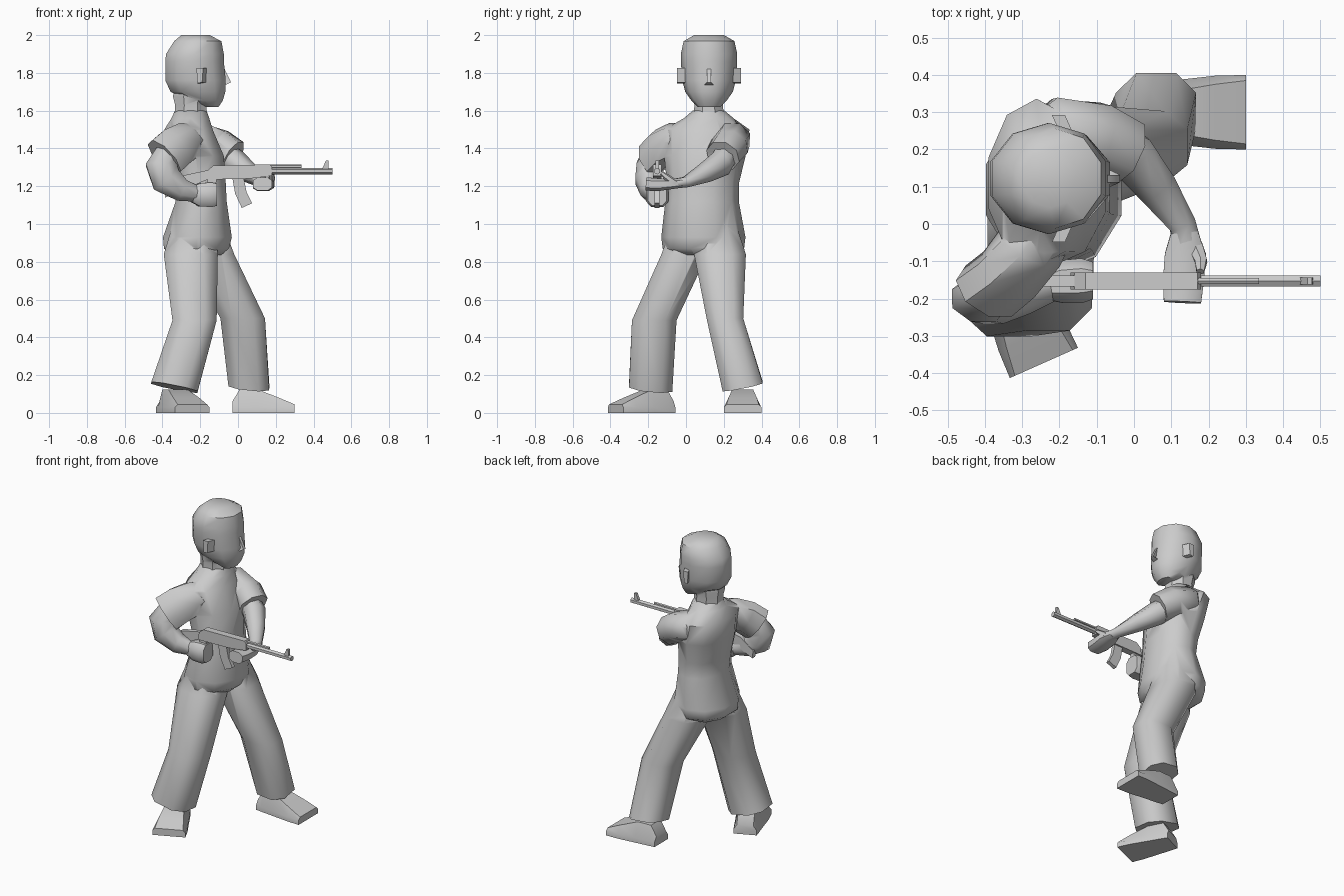
import bpy, bmesh, math
from mathutils import Vector

X, Y, Z = Vector((1, 0, 0)), Vector((0, 1, 0)), Vector((0, 0, 1))


def smooth(ob, angle):
    bpy.ops.object.select_all(action='DESELECT')
    ob.select_set(True)
    bpy.context.view_layer.objects.active = ob
    if angle:
        bpy.ops.object.shade_smooth_by_angle(angle=math.radians(angle))


def finish(name, bm, angle=40):
    bmesh.ops.recalc_face_normals(bm, faces=bm.faces)
    me = bpy.data.meshes.new(name)
    bm.to_mesh(me)
    bm.free()
    ob = bpy.data.objects.new(name, me)
    bpy.context.collection.objects.link(ob)
    smooth(ob, angle)
    return ob


def skin(name, rings, angle=40):
    bm = bmesh.new()
    vr = [[bm.verts.new(p) for p in r] for r in rings]
    n = len(vr[0])
    for a, b in zip(vr, vr[1:]):
        for i in range(n):
            j = (i + 1) % n
            bm.faces.new((a[i], a[j], b[j], b[i]))
    bm.faces.new(vr[0])
    bm.faces.new(vr[-1])
    return finish(name, bm, angle)


def loft(name, secs, n=8, ref=None, square=1.0, tilt=Z, angle=40):
    """secs: (x, y, z, ru, rv). Without ref the rings are level, and the last one takes tilt."""
    cs = [Vector(s[:3]) for s in secs]
    rings = []
    for k, s in enumerate(secs):
        if ref is None:
            nrm = tilt if k == len(secs) - 1 else Z
        else:
            nrm = cs[min(k + 1, len(cs) - 1)] - cs[max(k - 1, 0)]
        nrm = nrm.normalized()
        u = (ref or Y).cross(nrm).normalized()
        v = nrm.cross(u)
        ring = []
        for i in range(n):
            t = 2 * math.pi * (i + 0.5) / n
            c, d = math.cos(t), math.sin(t)
            c = math.copysign(abs(c) ** square, c) / math.cos(math.pi / n) ** square
            d = math.copysign(abs(d) ** square, d) / math.cos(math.pi / n) ** square
            ring.append(cs[k] + u * c * s[3] + v * d * s[4])
        rings.append(ring)
    return skin(name, rings, angle)


def plate(name, pts, y, w):
    """Side outline in x-z, given thickness w around y."""
    return skin(name, [[(x, y + s * w / 2, z) for x, z in pts] for s in (-1, 1)], 0)


def union(base, parts, angle):
    """Fuse parts into base so no hidden inner faces remain."""
    for p in parts:
        smooth(base, 0)
        m = base.modifiers.new("fuse", 'BOOLEAN')
        m.operation, m.solver, m.object = 'UNION', 'EXACT', p
        bpy.ops.object.modifier_apply(modifier=m.name)
        bpy.data.objects.remove(p)
    smooth(base, angle)


# clothes: torso from hips to collar
clothes = loft("clothes", [
    (-0.22, 0.09, 0.835, 0.13, 0.16), (-0.22, 0.092, 0.87, 0.172, 0.205),
    (-0.215, 0.092, 0.93, 0.182, 0.212), (-0.195, 0.085, 1.12, 0.135, 0.185),
    (-0.205, 0.09, 1.22, 0.14, 0.182), (-0.225, 0.10, 1.36, 0.15, 0.205),
    (-0.262, 0.11, 1.50, 0.128, 0.215), (-0.252, 0.12, 1.56, 0.10, 0.125),
    (-0.25, 0.12, 1.60, 0.084, 0.08)], n=10, angle=60)

# flared trouser legs
right_leg = loft("right_leg", [
    (-0.235, 0.03, 1.0, 0.11, 0.10), (-0.25, -0.008, 0.84, 0.143, 0.122),
    (-0.23, -0.168, 0.49, 0.117, 0.118), (-0.337, -0.187, 0.135, 0.125, 0.115)],
    square=0.8, tilt=Vector((0.2, 0.1, 1)), angle=50)
left_leg = loft("left_leg", [
    (-0.19, 0.165, 1.0, 0.11, 0.10), (-0.145, 0.18, 0.84, 0.125, 0.137),
    (0.025, 0.206, 0.50, 0.118, 0.097), (0.058, 0.30, 0.14, 0.108, 0.108)],
    square=0.8, tilt=Vector((0.1, -0.2, 1)), angle=50)

# short sleeves
right_sleeve = loft("right_sleeve", [
    (-0.24, 0.02, 1.455, 0.07, 0.09), (-0.28, -0.065, 1.435, 0.10, 0.085),
    (-0.335, -0.135, 1.40, 0.11, 0.08), (-0.39, -0.18, 1.35, 0.112, 0.08)], ref=Y, angle=50)
left_sleeve = loft("left_sleeve", [
    (-0.27, 0.19, 1.45, 0.08, 0.075), (-0.19, 0.24, 1.445, 0.10, 0.088),
    (-0.10, 0.23, 1.41, 0.095, 0.09), (-0.025, 0.195, 1.36, 0.088, 0.085)], ref=Z, angle=50)
union(clothes, [right_leg, left_leg, right_sleeve, left_sleeve], 50)

# head and neck
head = loft("head", [
    (-0.14, 0.122, 1.62, 0.037, 0.058), (-0.175, 0.122, 1.655, 0.095, 0.09),
    (-0.212, 0.122, 1.70, 0.145, 0.12), (-0.225, 0.122, 1.76, 0.16, 0.135),
    (-0.23, 0.122, 1.86, 0.155, 0.142), (-0.228, 0.122, 1.90, 0.153, 0.142),
    (-0.213, 0.122, 1.968, 0.125, 0.128), (-0.225, 0.122, 2.0, 0.075, 0.075)], n=10, angle=50)
neck = loft("neck", [(-0.25, 0.12, 1.54, 0.088, 0.085), (-0.25, 0.12, 1.63, 0.083, 0.075),
                     (-0.248, 0.12, 1.675, 0.096, 0.085), (-0.235, 0.12, 1.73, 0.10, 0.09)])
union(head, [neck], 50)
skin("nose", [[(-0.08, 0.112, 1.84), (-0.08, 0.132, 1.84), (-0.10, 0.122, 1.84)],
              [(-0.037, 0.112, 1.75), (-0.037, 0.132, 1.75), (-0.09, 0.122, 1.75)],
              [(-0.07, 0.097, 1.735), (-0.07, 0.147, 1.735), (-0.10, 0.122, 1.735)]], 80)
for side, s in (("right", -1), ("left", 1)):
    skin(side + "_ear", [[(x + dx, 0.122 + s * y, z) for x, z in
         ((-0.21, 1.825), (-0.175, 1.825), (-0.18, 1.75), (-0.205, 1.745))]
         for y, dx in ((0.125, 0.01), (0.17, -0.01))], 0)


# shoes
def shoe(name, hx, hy, deg, length):
    d = Vector((math.cos(math.radians(deg)), math.sin(math.radians(deg)), 0))
    p = Vector((-d.y, d.x, 0))
    rings = []
    for t, w, top, h in ((0, 0.07, 0.05, 0.06), (0.12, 0.075, 0.05, 0.125), (0.4, 0.085, 0.055, 0.125),
                         (0.75, 0.098, 0.075, 0.08), (1, 0.10, 0.085, 0.045)):
        c = Vector((hx, hy, 0)) + d * t * length
        rings.append([c - p * w, c + p * w, c + p * w + Z * 0.03,
                      c + p * top + Z * h, c - p * top + Z * h, c - p * w + Z * 0.03])
    skin(name, rings, 50)


shoe("right_shoe", -0.37, -0.085, -66, 0.315)
shoe("left_shoe", -0.03, 0.30, 0, 0.33)

# right forearm, bent, with fist on the grip
loft("right_forearm", [(-0.375, -0.175, 1.37, 0.065, 0.055), (-0.405, -0.20, 1.31, 0.083, 0.063),
                       (-0.38, -0.205, 1.235, 0.083, 0.063), (-0.30, -0.19, 1.18, 0.06, 0.052),
                       (-0.22, -0.165, 1.16, 0.042, 0.04)], ref=Y, angle=60)
loft("right_hand", [(-0.24, -0.165, 1.16, 0.045, 0.04), (-0.20, -0.155, 1.155, 0.062, 0.057),
                    (-0.14, -0.152, 1.155, 0.065, 0.06), (-0.11, -0.152, 1.155, 0.058, 0.05)],
     ref=Y, square=0.7)

# left forearm across the body, hand under the barrel
loft("left_forearm", [(-0.06, 0.205, 1.36, 0.065, 0.065), (-0.01, 0.185, 1.32, 0.065, 0.066),
                      (0.06, 0.10, 1.27, 0.054, 0.05), (0.13, 0.0, 1.222, 0.036, 0.028),
                      (0.14, -0.05, 1.215, 0.04, 0.026)], ref=Z, angle=60)
loft("left_hand", [(0.135, -0.02, 1.218, 0.035, 0.025), (0.138, -0.08, 1.212, 0.055, 0.028),
                   (0.133, -0.15, 1.208, 0.055, 0.034), (0.13, -0.21, 1.212, 0.05, 0.035)],
     ref=Z, square=0.7)
loft("left_thumb", [(0.165, -0.06, 1.215, 0.02, 0.018), (0.18, -0.10, 1.245, 0.016, 0.016),
                    (0.178, -0.128, 1.27, 0.01, 0.01)], n=6, ref=Z)

# rifle
GY = -0.153
plate("rifle_stock", [(-0.385, 1.14), (-0.39, 1.19), (-0.30, 1.255), (-0.16, 1.285), (-0.15, 1.24)], GY, 0.03)
plate("rifle_body", [(-0.17, 1.235), (-0.16, 1.285), (-0.13, 1.31), (0.17, 1.315), (0.18, 1.30),
                     (0.18, 1.255), (0.06, 1.24)], GY, 0.045)
plate("rifle_grip", [(-0.16, 1.25), (-0.11, 1.25), (-0.13, 1.14), (-0.17, 1.14)], GY, 0.03)
plate("rifle_magazine", [(-0.03, 1.245), (0.03, 1.245), (0.045, 1.17), (0.075, 1.11),
                         (0.02, 1.085), (-0.015, 1.16)], GY, 0.025)
for part, x0, x1, z, r in (("rifle_barrel", 0.17, 0.5, 1.28, 0.015), ("rifle_gas_tube", 0.16, 0.335, 1.305, 0.008)):
    loft(part, [(x0, GY, z, r, r), (x1, GY, z, r, r)], n=6, ref=Z)
plate("rifle_front_sight", [(0.445, 1.29), (0.48, 1.29), (0.478, 1.335), (0.465, 1.335)], GY, 0.018)
